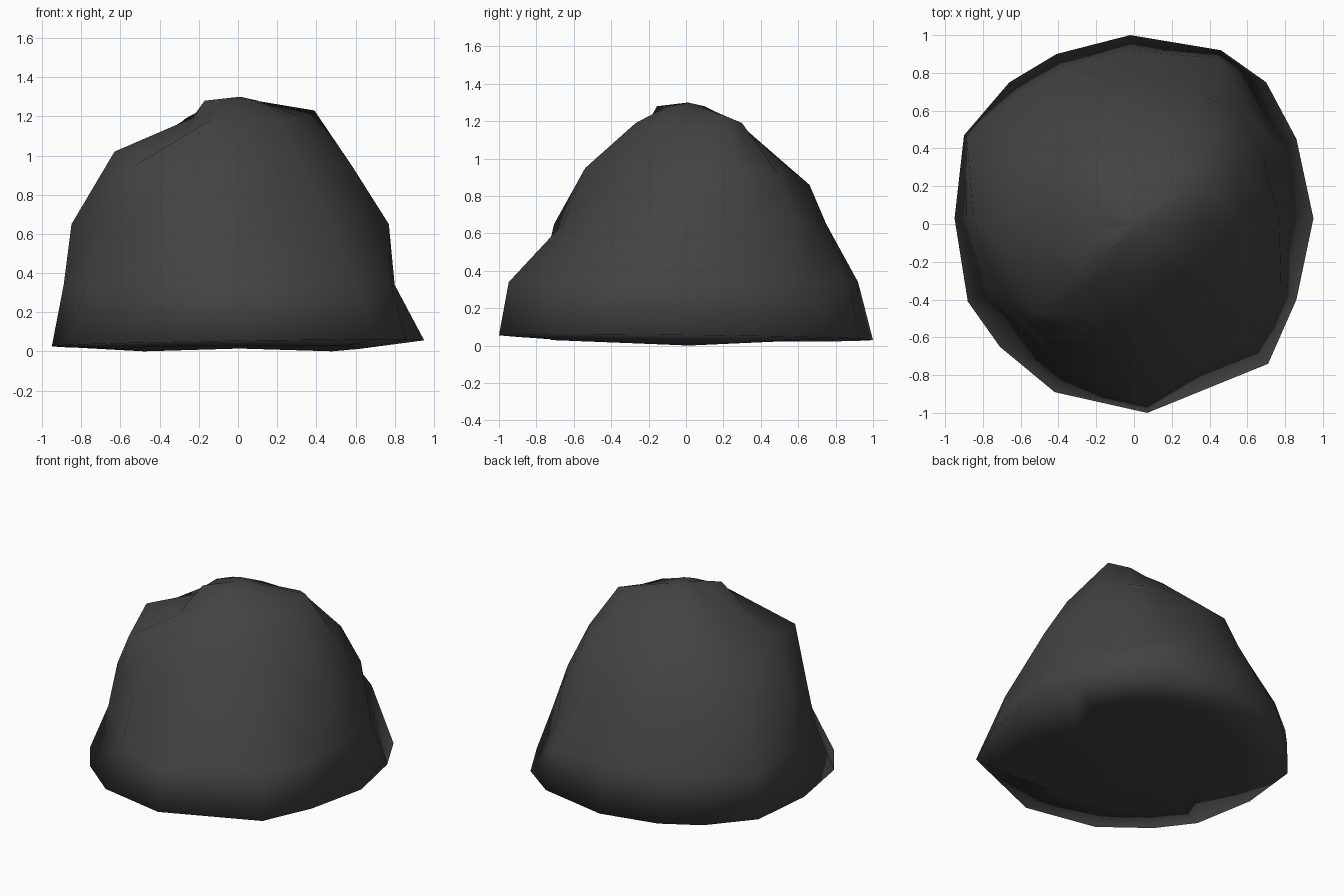
import bpy, bmesh, math

if "Cube" in bpy.data.objects:
    bpy.data.objects.remove(bpy.data.objects["Cube"])

# Ground outline of the boulder, counter-clockwise seen from above
outline = [(.95, .03), (.86, .45), (.70, .75), (.46, .92), (-.02, 1.0),
           (-.41, .90), (-.66, .75), (-.90, .47), (-.95, .03), (-.88, -.41),
           (-.71, -.65), (-.42, -.89), (.07, -1.0), (.71, -.74), (.86, -.40)]
angles = [math.atan2(y, x) for x, y in outline]
n = len(outline)

# Height of each layer and its radius along the outline directions
layers = [
    (.34, [.80, .87, .86, .98, .92, .90, .92, 1.0, .89, .85, .78, .86, .95, .87, .86]),
    (.65, [.77, .77, .81, .77, .75, .75, .75, .82, .85, .79, .76, .78, .66, .69, .70]),
    (.95, [.58, .63, .68, .61, .60, .60, .57, .63, .64, .67, .71, .57, .54, .48, .50]),
    (1.19, [.34, .44, .41, .31, .28, .28, .30, .30, .26, .26, .38, .29, .27, .28, .31]),
    (1.28, [.10] * 10 + [.23] + [.10] * 4),
]

bm = bmesh.new()


def ring(z, radii):
    return [bm.verts.new((r * math.cos(a), r * math.sin(a), z))
            for r, a in zip(radii, angles)]


def bridge(lower, upper):
    for i in range(n):
        j = (i + 1) % n
        bm.faces.new((lower[i], lower[j], upper[j], upper[i]))


def cap(loop, z):
    tip = bm.verts.new((.01, .01, z))
    for i in range(n):
        bm.faces.new((loop[i], loop[(i + 1) % n], tip))


# Shallow underside, rim, flanks and crown
under = ring(0, [.48] + [.68] * 7 + [.48] + [.68] * 6)
for v in under:
    v.co.z = .045 * abs(v.co.y)
under[13].co = (.55, -.72, .03)
rim = [bm.verts.new((x, y, .042 + .016 * x - .012 * y)) for x, y in outline]
rings = [under, rim] + [ring(z, radii) for z, radii in layers]
for low, high in zip(rings, rings[1:]):
    bridge(low, high)
cap(under[::-1], .015)
cap(rings[-1], 1.30)

# Left shoulder with the notch above it, back ledge and secondary peak
rings[4][9].co = (-.63, -.13, 1.02)
rings[4][10].co.z = .95
rings[5][10].co.z = 1.10
rings[4][2].co.z = .91
rings[4][4].co = (-.02, .66, .86)
rings[4][5].co = (-.26, .60, .88)
rings[5][1].co.z = 1.23

bmesh.ops.recalc_face_normals(bm, faces=bm.faces[:])
for f in bm.faces:
    f.smooth = True
mesh = bpy.data.meshes.new("boulder")
bm.to_mesh(mesh)
bm.free()
boulder = bpy.data.objects.new("boulder", mesh)
bpy.context.collection.objects.link(boulder)

# Dark stone colour
stone = bpy.data.materials.new("dark_stone")
stone.diffuse_color = (.055, .055, .055, 1)
stone.use_nodes = True
stone.node_tree.nodes["Principled BSDF"].inputs["Base Color"].default_value = stone.diffuse_color
mesh.materials.append(stone)
